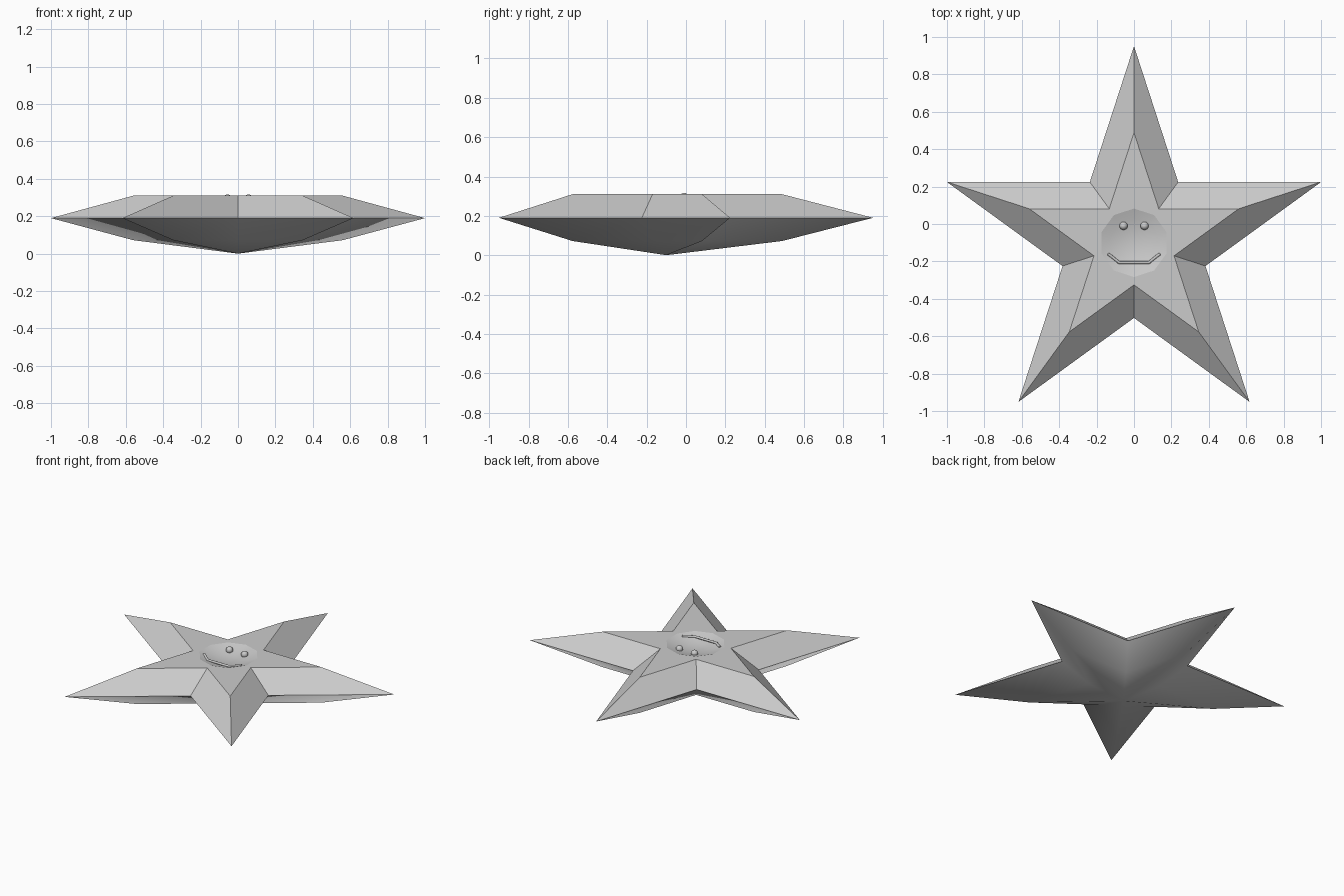
import bpy, bmesh
from math import sin, cos, pi

if "Cube" in bpy.data.objects:
    bpy.data.objects.remove(bpy.data.objects["Cube"])

R = 1 / cos(pi / 10)          # tip radius giving a width of 2
R_IN = R * 0.382              # valley radius
CY = 0.951 - R                # star centre in y


def ring(bm, r_out, r_in, z):
    """Ten points alternating between two radii, first one towards +y."""
    return [bm.verts.new((r * sin(k * pi / 5), CY + r * cos(k * pi / 5), z))
            for k in range(10) for r in [r_in if k % 2 else r_out]]


def bridge(bm, a, b, smooth):
    for k in range(10):
        n = (k + 1) % 10
        bm.faces.new((a[k], a[n], b[n], b[k])).smooth = smooth


def fan(bm, a, z):
    c = bm.verts.new((0, CY, z))
    for k in range(10):
        bm.faces.new((a[k], a[(k + 1) % 10], c)).smooth = True


# star body: bevelled top with a shallow dish, smooth pointed underside
bm = bmesh.new()
rim = ring(bm, R, R_IN, 0.19)
plateau = ring(bm, R * 0.56, R_IN * 0.56, 0.31)
dish = [ring(bm, r, r, z) for r, z in ((0.183, 0.31), (0.13, 0.293), (0.07, 0.28))]
under = ring(bm, R * 0.56, R_IN * 0.56, 0.072)
bridge(bm, rim, plateau, False)
bridge(bm, plateau, dish[0], False)
bridge(bm, dish[0], dish[1], True)
bridge(bm, dish[1], dish[2], True)
fan(bm, dish[2], 0.275)
bridge(bm, rim, under, True)
fan(bm, under, 0.0)
bmesh.ops.recalc_face_normals(bm, faces=bm.faces)
for loop in (rim, plateau, dish[0]):
    for k in range(10):
        bm.edges.get((loop[k], loop[(k + 1) % 10])).smooth = False
mesh = bpy.data.meshes.new("star_body")
bm.to_mesh(mesh)
bm.free()
bpy.context.collection.objects.link(bpy.data.objects.new("star_body", mesh))

# eyes
for name, s in (("left_eye", -1), ("right_eye", 1)):
    bpy.ops.mesh.primitive_uv_sphere_add(segments=16, ring_count=10, radius=0.022,
                                         location=(s * 0.056, -0.01, 0.295))
    bpy.context.object.name = name
    bpy.ops.object.shade_smooth()

# smiling mouth: thin tube lying in the dish
curve = bpy.data.curves.new("mouth", 'CURVE')
curve.dimensions = '3D'
curve.bevel_depth = 0.008
curve.bevel_resolution = 2
curve.use_fill_caps = True
half = [(0.14, -0.16, 0.302), (0.125, -0.17, 0.299), (0.08, -0.206, 0.296)]
path = [(-x, y, z) for x, y, z in half] + half[::-1]
spline = curve.splines.new('POLY')
spline.points.add(len(path) - 1)
for p, co in zip(spline.points, path):
    p.co = (*co, 1)
bpy.context.collection.objects.link(bpy.data.objects.new("mouth", curve))
